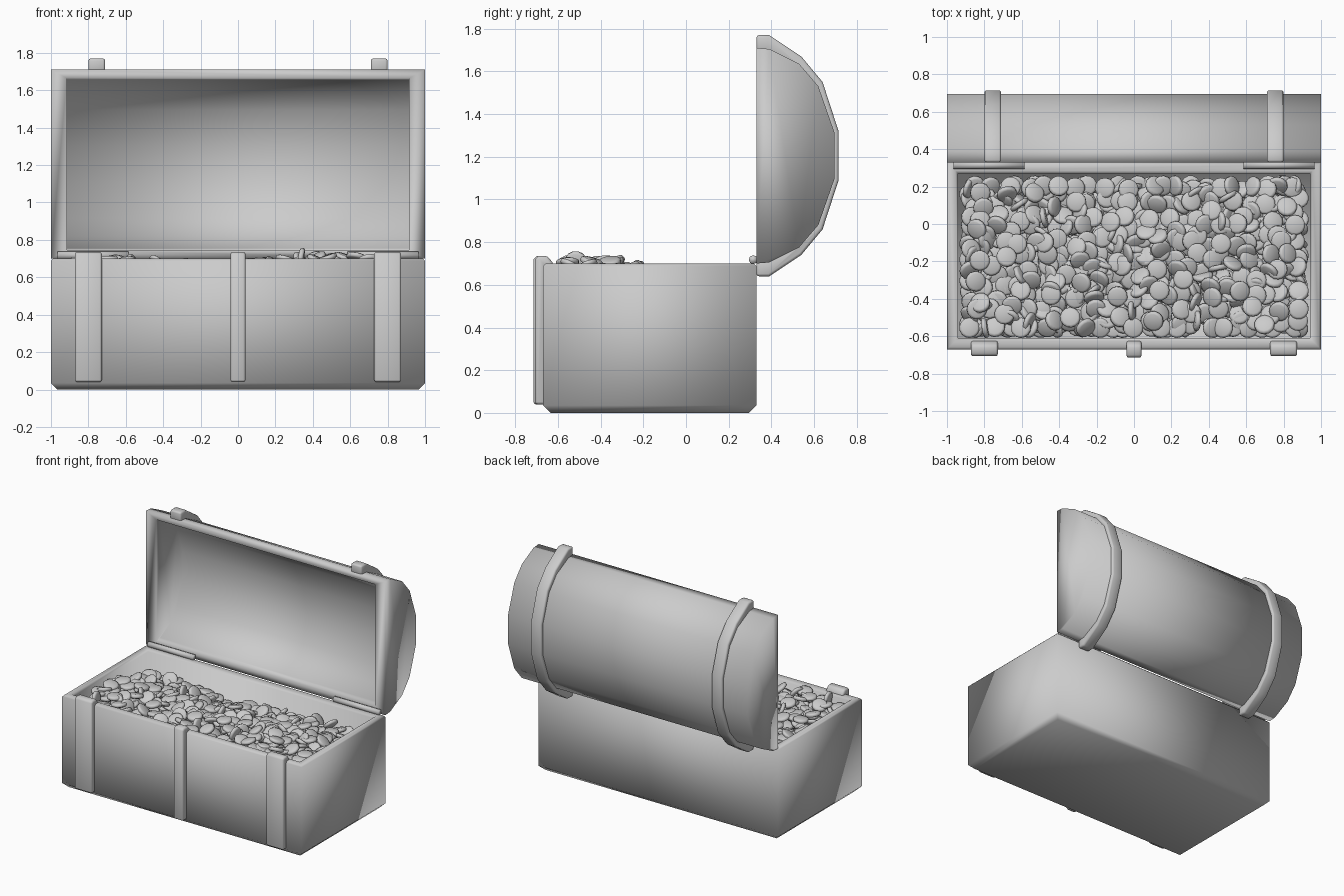
import bpy, bmesh, math, random
from mathutils import Matrix, Vector, Euler

if "Cube" in bpy.data.objects:
    bpy.data.objects.remove(bpy.data.objects["Cube"], do_unlink=True)

grey = bpy.data.materials.new("plain grey")
grey.use_nodes = True
grey.diffuse_color = (0.6, 0.6, 0.6, 1)
grey.node_tree.nodes["Principled BSDF"].inputs["Base Color"].default_value = (0.6, 0.6, 0.6, 1)


def finish(name, bm, bevel=0):
    """Turn a bmesh into a smooth-shaded object, with optional rounded edges."""
    bmesh.ops.recalc_face_normals(bm, faces=bm.faces)
    for f in bm.faces:
        f.smooth = True
    mesh = bpy.data.meshes.new(name)
    bm.to_mesh(mesh)
    bm.free()
    mesh.materials.append(grey)
    ob = bpy.data.objects.new(name, mesh)
    bpy.context.collection.objects.link(ob)
    if bevel:
        mod = ob.modifiers.new("rounded edges", 'BEVEL')
        mod.width, mod.segments, mod.limit_method = bevel, 2, 'ANGLE'
        mod.angle_limit = math.radians(50)
    return ob


def bridge(bm, a, b, closed=True):
    n = len(a)
    for i in range(n if closed else n - 1):
        j = (i + 1) % n
        bm.faces.new((a[i], a[j], b[j], b[i]))


def extrude_profile(name, profile, x0, x1, bevel):
    """Extrude a closed (y, z) outline from x0 to x1."""
    bm = bmesh.new()
    a, b = [[bm.verts.new((x, y, z)) for y, z in profile] for x in (x0, x1)]
    bridge(bm, a, b)
    bm.faces.new(a)
    bm.faces.new(b)
    return finish(name, bm, bevel)


# Open box: nested rectangles lofted from the underside, over the rim, to the floor
bm = bmesh.new()
rings = []
for inset, z in ((.035, 0), (0, .035), (0, .688), (.012, .7), (.045, .7), (.06, .685), (.06, .06)):
    x, y0, y1 = 1 - inset, -.67 + inset, .33 - inset
    rings.append([bm.verts.new(p) for p in ((-x, y0, z), (x, y0, z), (x, y1, z), (-x, y1, z))])
for a, b in zip(rings, rings[1:]):
    bridge(bm, a, b)
bm.faces.new(rings[0])
bm.faces.new(rings[-1])
finish("box", bm)

# Lid: half barrel standing open, hollow towards the front
upper = [(.33, .505), (.39, .5), (.53, .43), (.62, .325), (.695, .11)]
MID = 1.205


def arc(half):
    return [(y, MID + h) for y, h in half] + [(y, MID - h) for y, h in reversed(half)]


inner = [(.33, .46), (.38, .45), (.5, .385), (.58, .29), (.645, .1)]
bm = bmesh.new()
shell = {}
for part, half, w in (("out", upper, 1), ("in", inner, .915)):
    for s in (-1, 1):
        shell[part, s] = [bm.verts.new((s * w, y, z)) for y, z in arc(half)]
    bridge(bm, shell[part, -1], shell[part, 1], closed=False)
    bm.faces.new(shell[part, -1])
    bm.faces.new(shell[part, 1])
rims = [[shell[p, s][i] for s, i in ((-1, 0), (1, 0), (1, -1), (-1, -1))] for p in ("out", "in")]
bridge(bm, *rims)
finish("lid", bm)

# Two straps around the lid
band_outer = arc([(.33, .565), (.39, .565), (.54, .465), (.64, .345), (.715, .115)])
band_inner = arc([(.33, .49), (.38, .485), (.52, .415), (.605, .315), (.68, .1)])
for side, s in (("right", -1), ("left", 1)):
    extrude_profile("lid_strap_" + side, band_outer + band_inner[::-1], s * .71, s * .8, .012)


# Front straps hooking over the rim
def front_strap(name, x, half, y):
    outline = [(-.655, .04), (y, .04), (y, .72), (y + .015, .735), (-.65, .735), (-.625, .705),
               (-.625, .685), (-.655, .685)]
    extrude_profile(name, outline, x - half, x + half, .012)


front_strap("front_strap_right", -.8, .072, -.707)
front_strap("front_strap_middle", 0, .04, -.715)
front_strap("front_strap_left", .8, .072, -.707)

# Hinge barrels
for side, s in (("right", -1), ("left", 1)):
    ring = [(.315 + .021 * math.cos(k * math.pi / 4), .718 + .021 * math.sin(k * math.pi / 4))
            for k in range(8)]
    extrude_profile("hinge_" + side, ring, s * .585, s * .965, 0)

# Coin pile: higher at the front, sinking towards the back and the right corners
random.seed(4)


def pile_height(x, y):
    h = .66 - .22 * max(0, y + .35) + .02 * math.sin(4 * x - .6)
    return h - .3 * max(0, abs(x + .05) - .78) * (2 if x < 0 else .4)


def add_coin(bm, matrix):
    sides = 14
    loops = []
    for r, z in ((.042, .014), (.054, .008), (.054, -.008), (.042, -.014)):
        loops.append([bm.verts.new(matrix @ Vector((r * math.cos(t), r * math.sin(t), z)))
                      for t in (math.tau * k / sides for k in range(sides))])
    for a, b in zip(loops, loops[1:]):
        bridge(bm, a, b)
    bm.faces.new(loops[0])
    bm.faces.new(loops[-1])


bm = bmesh.new()
columns, rows = 23, 11
for layer in range(3):
    for i in range(columns):
        for j in range(rows):
            x = -.87 + 1.74 * i / (columns - 1) + random.uniform(-.035, .035)
            y = -.55 + .74 * j / (rows - 1) + random.uniform(-.035, .035)
            x, y = max(-.88, min(.88, x)), max(-.555, min(.205, y))
            z = pile_height(x, y) - .045 * layer + random.uniform(-.03, .035)
            tilt = min(1.5, abs(random.gauss(0, .6)))
            turn = Euler((tilt, 0, random.uniform(0, math.tau)), 'XYZ').to_matrix().to_4x4()
            add_coin(bm, Matrix.Translation((x, y, z)) @ turn)
finish("coins", bm)
